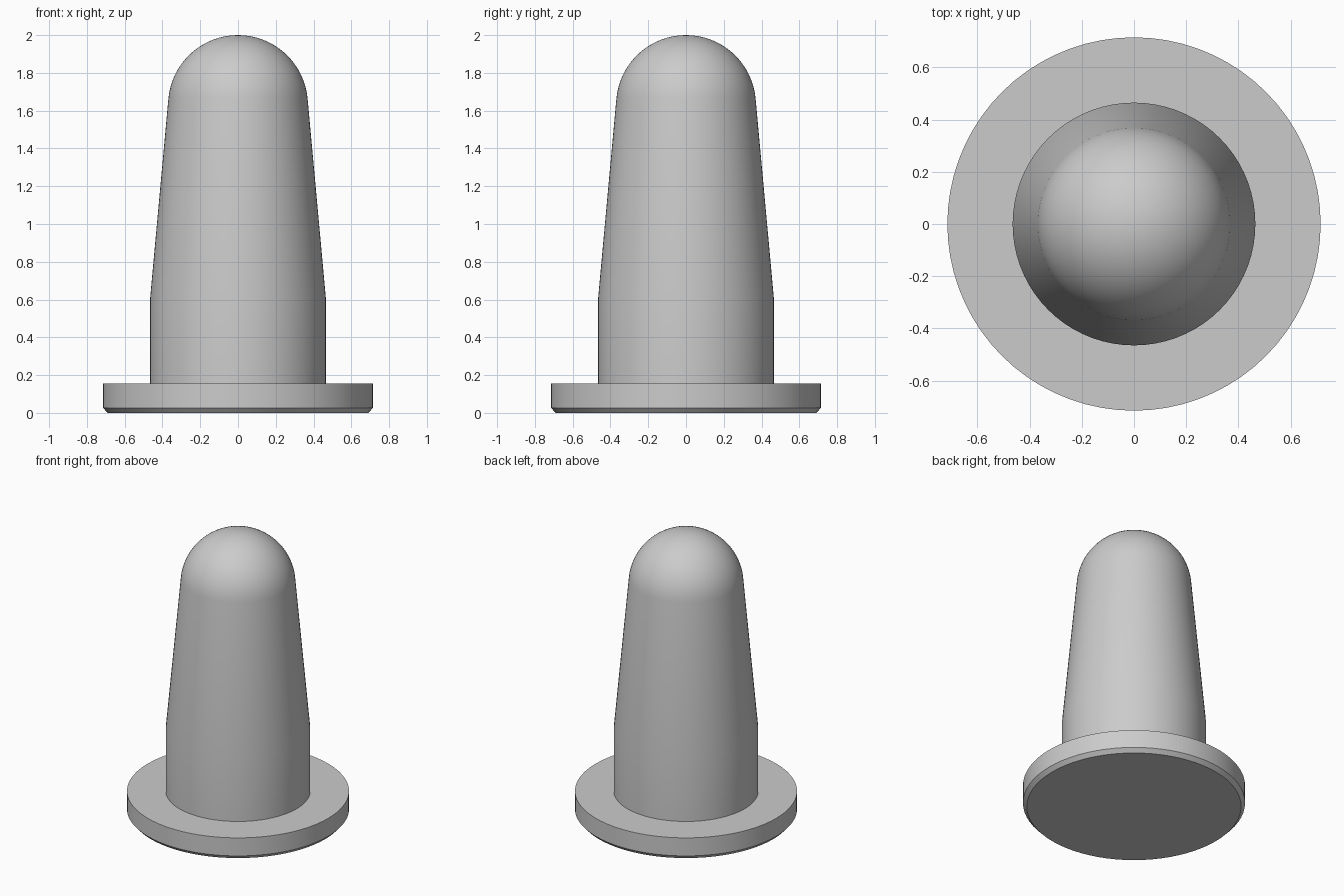
import bpy, bmesh, math
from mathutils import Matrix

if "Cube" in bpy.data.objects:
    bpy.data.objects.remove(bpy.data.objects["Cube"], do_unlink=True)

SEGMENTS = 72
STEM_R, FLANGE_TOP = 0.465, 0.155

# Single plain grey
grey = bpy.data.materials.new("plain_grey")
grey.use_nodes = True
colour = (0.6, 0.6, 0.6, 1)
grey.diffuse_color = colour
grey.node_tree.nodes["Principled BSDF"].inputs["Base Color"].default_value = colour


def lathe(name, profile):
    """Revolve a (radius, height) profile around the z axis."""
    bm = bmesh.new()
    verts = [bm.verts.new((r, 0, z)) for r, z in profile]
    edges = [bm.edges.new(pair) for pair in zip(verts, verts[1:])]
    bmesh.ops.spin(bm, geom=verts + edges, cent=(0, 0, 0), axis=(0, 0, 1),
                   angle=math.tau, steps=SEGMENTS, use_merge=False)
    bmesh.ops.remove_doubles(bm, verts=bm.verts[:], dist=1e-4)
    bmesh.ops.recalc_face_normals(bm, faces=bm.faces[:])
    mesh = bpy.data.meshes.new(name)
    bm.to_mesh(mesh)
    bm.free()
    mesh.materials.append(grey)
    obj = bpy.data.objects.new(name, mesh)
    bpy.context.collection.objects.link(obj)
    bpy.ops.object.select_all(action='DESELECT')
    obj.select_set(True)
    bpy.context.view_layer.objects.active = obj
    bpy.ops.object.shade_smooth_by_angle(angle=math.radians(30))
    return obj


# Base flange: chamfered lower rim, top ring ends where the stem begins
lathe("flange", [(0, 0), (0.69, 0), (0.715, 0.027),
                 (0.715, FLANGE_TOP), (STEM_R, FLANGE_TOP)])

# Stem: straight collar, slight taper, then a tangent spherical tip
dome_r, taper, steps = 0.37, math.radians(5.3), 16
dome = []
for i in range(steps + 1):
    a = taper + (math.pi / 2 - taper) * i / steps
    r = dome_r * math.cos(a) if i < steps else 0
    dome.append((r, 2 - dome_r + dome_r * math.sin(a)))
lathe("tapered_stem", [(STEM_R, FLANGE_TOP), (STEM_R, 0.61)] + dome)
